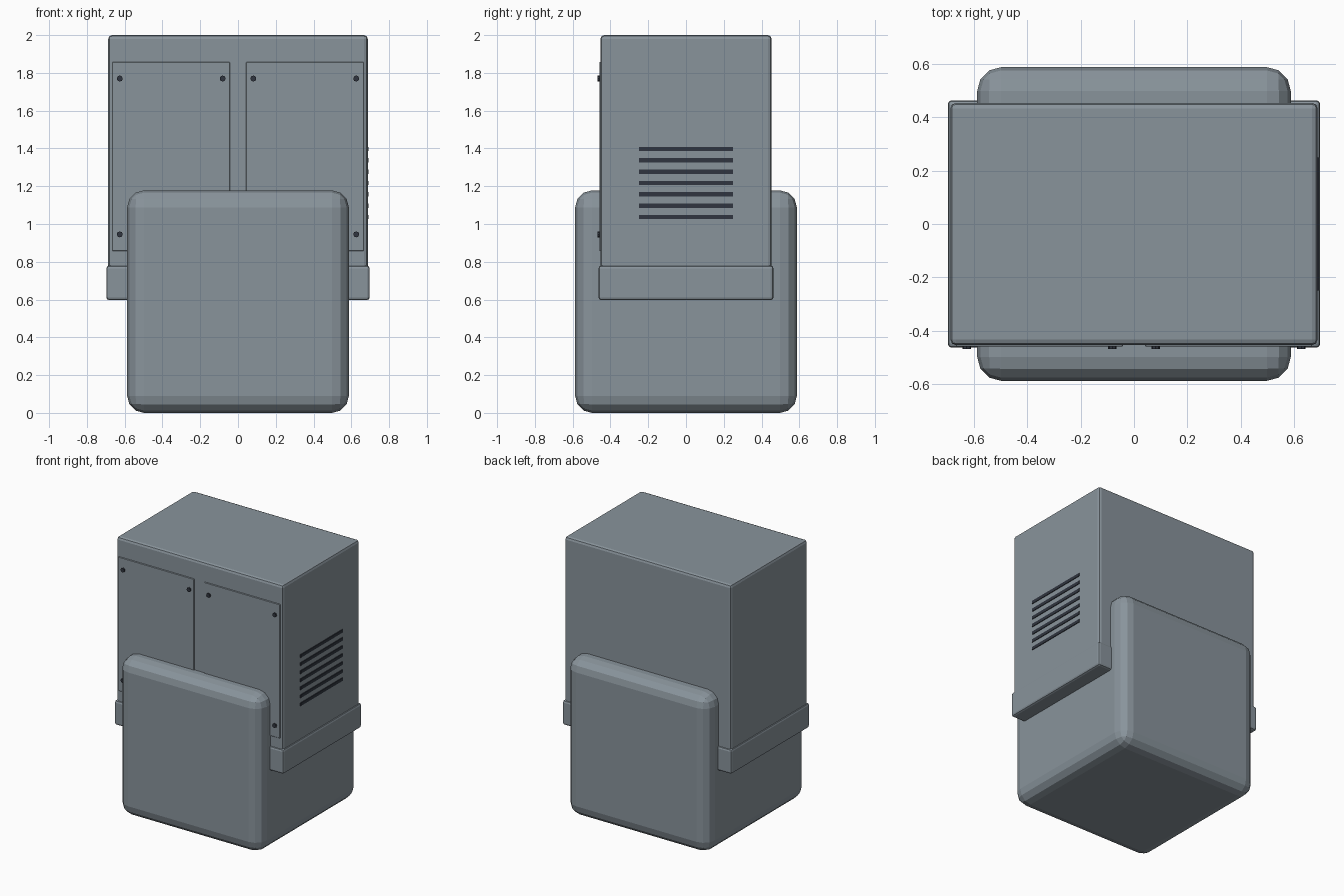
import bpy
import math

if "Cube" in bpy.data.objects:
    bpy.data.objects.remove(bpy.data.objects["Cube"])


def material(name, rgb):
    m = bpy.data.materials.new(name)
    m.diffuse_color = (*rgb, 1.0)
    m.use_nodes = True
    m.node_tree.nodes["Principled BSDF"].inputs["Base Color"].default_value = m.diffuse_color
    return m


PAINT = material("blue_grey_paint", (0.25, 0.295, 0.33))
DARK = material("dark_metal", (0.03, 0.036, 0.05))


def box(name, lo, hi, mat, bevel=0.0, segments=2):
    """Box between two corners, with optional rounded edges."""
    bpy.ops.mesh.primitive_cube_add(size=1, location=[(a + b) / 2 for a, b in zip(lo, hi)])
    ob = bpy.context.object
    ob.name = name
    ob.scale = [b - a for a, b in zip(lo, hi)]
    bpy.ops.object.transform_apply(location=False, rotation=False, scale=True)
    ob.data.materials.append(mat)
    if bevel:
        mod = ob.modifiers.new("rounded_edges", 'BEVEL')
        mod.width = bevel
        mod.segments = segments
    return ob


# Rounded base block
box("base_block", (-0.587, -0.587, 0), (0.587, 0.587, 1.178), PAINT, 0.09, 3)

# Cabinet and the collar around its foot
box("cabinet", (-0.687, -0.453, 0.62), (0.687, 0.453, 2.0), PAINT, 0.02, 2)
box("collar", (-0.697, -0.463, 0.597), (0.697, 0.463, 0.78), PAINT, 0.015, 2)

# Two front doors with a screw in each corner
for side, label in ((-1, "left"), (1, "right")):
    x0, x1 = sorted((side * 0.042, side * 0.667))
    box(f"{label}_door", (x0, -0.459, 0.857), (x1, -0.45, 1.857), PAINT, 0.003, 1)
    for x in (0.081, 0.626):
        for z in (0.945, 1.77):
            bpy.ops.mesh.primitive_cylinder_add(
                vertices=8, radius=0.016, depth=0.02,
                location=(side * x, -0.458, z), rotation=(math.pi / 2, 0, 0))
            screw = bpy.context.object
            screw.name = f"{label}_door_screw"
            screw.data.materials.append(DARK)

# Vent slats on the right side
for i in range(7):
    z = 1.037 + i * 0.06
    box("vent_slat", (0.677, -0.248, z - 0.0115), (0.692, 0.248, z + 0.0115), DARK)
